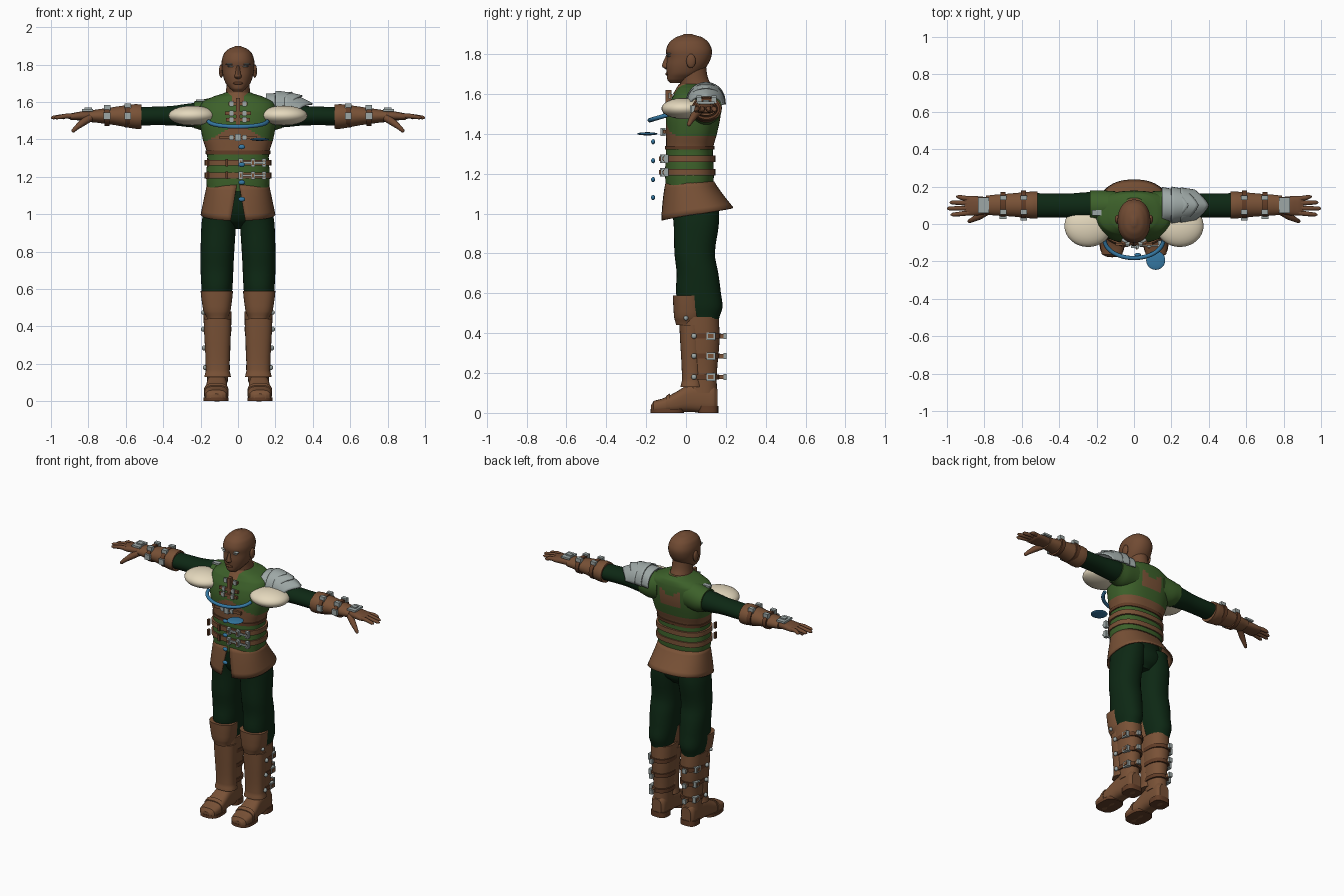
import bpy, bmesh, math
from mathutils import Vector

if "Cube" in bpy.data.objects:
    bpy.data.objects.remove(bpy.data.objects["Cube"])

def colour(name, r, g, b):
    m = bpy.data.materials.new(name)
    m.diffuse_color = (r, g, b, 1)
    m.use_nodes = True
    m.node_tree.nodes["Principled BSDF"].inputs["Base Color"].default_value = m.diffuse_color
    return m

GREEN = colour("tunic green", .046, .118, .023)
DARK = colour("dark green cloth", .004, .021, .007)
LEATHER = colour("brown leather", .19, .083, .037)
SKIN = colour("brown skin", .165, .07, .033)
STRAP = colour("dark strap", .12, .046, .02)
METAL = colour("grey metal", .34, .39, .38)
CREAM = colour("cream", .78, .69, .51)
BLUE = colour("blue", .036, .19, .37)

def finish(name, bm, mat, mirror=False, angle=40):
    bmesh.ops.recalc_face_normals(bm, faces=bm.faces)
    me = bpy.data.meshes.new(name)
    bm.to_mesh(me)
    bm.free()
    ob = bpy.data.objects.new(name, me)
    bpy.context.collection.objects.link(ob)
    me.materials.append(mat)
    bpy.ops.object.select_all(action='DESELECT')
    ob.select_set(True)
    bpy.context.view_layer.objects.active = ob
    bpy.ops.object.shade_smooth_by_angle(angle=math.radians(angle))
    if mirror:
        ob.modifiers.new("mirror", 'MIRROR')
    return ob

def skin_rings(bm, rings):
    rings = [[bm.verts.new(v) for v in r] for r in rings]
    n = len(rings[0])
    for a, b in zip(rings, rings[1:]):
        for i in range(n):
            bm.faces.new((a[i], a[(i + 1) % n], b[(i + 1) % n], b[i]))
    bm.faces.new(rings[0])
    bm.faces.new(rings[-1])

def loft(name, rows, mat, axis='z', n=32, p=2.0, sub=4, mirror=False):
    """Rows are (position, low a, high a, low b, high b) along the axis."""
    rows = [Vector(r) for r in rows]
    fine = []
    for i in range(len(rows) - 1):
        p0, p1, p2 = rows[max(i - 1, 0)], rows[i], rows[i + 1]
        p3 = rows[min(i + 2, len(rows) - 1)]
        for k in range(sub):
            t = k / sub
            q = (p1 * 2 + (p2 - p0) * t + (p0 * 2 - p1 * 5 + p2 * 4 - p3) * t * t
                 + (p1 * 3 - p0 - p2 * 3 + p3) * t ** 3) * .5
            q[0] = p1[0] + (p2[0] - p1[0]) * t
            fine.append(q)
    fine.append(rows[-1])
    rings = []
    for t, a0, a1, b0, b1 in fine:
        ring = []
        for i in range(n):
            w = 2 * math.pi * i / n
            c, s = math.cos(w), math.sin(w)
            a = (a0 + a1) / 2 + (a1 - a0) / 2 * math.copysign(abs(c) ** (2 / p), c)
            b = (b0 + b1) / 2 + (b1 - b0) / 2 * math.copysign(abs(s) ** (2 / p), s)
            ring.append({'z': (a, b, t), 'x': (t, a, b), 'y': (a, t, b)}[axis])
        rings.append(ring)
    bm = bmesh.new()
    skin_rings(bm, rings)
    return finish(name, bm, mat, mirror)

def tube(name, pts, radii, mat, mirror=False, n=10):
    pts = [Vector(q) for q in pts]
    rings = []
    for i, q in enumerate(pts):
        d = pts[min(i + 1, len(pts) - 1)] - pts[max(i - 1, 0)]
        rot = d.to_track_quat('Z', 'Y')
        r = radii[i] if isinstance(radii, (list, tuple)) else radii
        rings.append([q + rot @ Vector((r * math.cos(k * 2 * math.pi / n), r * math.sin(k * 2 * math.pi / n), 0)) for k in range(n)])
    bm = bmesh.new()
    skin_rings(bm, rings)
    return finish(name, bm, mat, mirror, 60)

def ball(name, c, r, mat, mirror=False, seg=32):
    bm = bmesh.new()
    bmesh.ops.create_uvsphere(bm, u_segments=seg, v_segments=seg // 2, radius=1)
    for v in bm.verts:
        v.co = Vector(c) + Vector(v.co[i] * r[i] for i in range(3))
    return finish(name, bm, mat, mirror)

def box(name, c, s, mat, mirror=False):
    bm = bmesh.new()
    bmesh.ops.create_cube(bm, size=1)
    for v in bm.verts:
        v.co = Vector(c) + Vector(v.co[i] * s[i] for i in range(3))
    return finish(name, bm, mat, mirror)

# Head, neck and face
loft("head", [(1.655, -.025, .025, -.08, -.02), (1.67, -.042, .042, -.093, .02), (1.70, -.066, .066, -.096, .07),
              (1.74, -.08, .08, -.099, .105), (1.78, -.086, .086, -.096, .125), (1.82, -.087, .087, -.1, .13),
              (1.86, -.074, .074, -.083, .112), (1.885, -.048, .048, -.05, .08), (1.9, -.012, .012, -.01, .03)],
     SKIN, p=2.2)
loft("neck", [(1.58, -.09, .09, -.04, .16), (1.63, -.07, .07, -.03, .135), (1.68, -.062, .062, -.03, .11), (1.75, -.06, .06, -.03, .1)], SKIN)
loft("nose", [(1.722, -.012, .012, -.1, -.07), (1.735, -.02, .02, -.118, -.07), (1.75, -.015, .015, -.118, -.07),
              (1.795, -.009, .009, -.1, -.07)], SKIN, n=12)
ball("ear", (.09, .025, 1.765), (.012, .024, .036), SKIN, True, 16)
ball("lips", (0, -.094, 1.7), (.026, .01, .008), STRAP, False, 16)
for z, x, w in ((1.79, .04, .016), (1.802, .045, .022)):
    ball("eye_mark", (x, -.086, z), (w, .013, .004), METAL, True, 12)
loft("collar", [(1.6, -.1, .1, -.065, .16), (1.65, -.068, .068, -.035, .14)], LEATHER, sub=1)

# Tunic with leather bodice and back patch coloured by position
torso = loft("tunic", [(1.12, -.165, .165, -.1, .135), (1.2, -.17, .17, -.105, .14), (1.32, -.165, .165, -.1, .135),
                       (1.4, -.188, .188, -.1, .155), (1.48, -.202, .202, -.1, .172), (1.55, -.205, .205, -.085, .178),
                       (1.6, -.19, .19, -.06, .175), (1.63, -.13, .13, -.04, .165), (1.65, -.07, .07, -.02, .14)],
             GREEN, n=64, p=2.5, sub=8)
torso.data.materials.append(LEATHER)
for f in torso.data.polygons:
    x, y, z = f.center
    top = 1.39 + (max(0, .09 * (1 - abs(x) / .17)) if y < 0 else 0)
    patch = y > .1 and abs(x) < .068 and 1.46 < z < 1.525 + .7 * abs(x)
    f.material_index = int(1.325 < z < top or patch)
loft("bodice_edge", [(1.32, -.172, .172, -.106, .142), (1.34, -.175, .175, -.106, .144)], STRAP, p=2.5, sub=1)
loft("shoulder_cap", [(.1, .02, .175, 1.45, 1.63), (.18, .015, .18, 1.445, 1.615), (.235, .02, .178, 1.46, 1.603)], GREEN, 'x', mirror=True)

# Waist belts and buckles
for z in (1.275, 1.207):
    loft("waist_belt", [(z - .016, -.178, .178, -.113, .148), (z + .016, -.178, .178, -.113, .148)], LEATHER, p=2.5, sub=1)
    for x, y in ((.015, -.12), (.08, -.115), (.14, -.1)):
        box("belt_buckle", (x, y, z), (.022, .022, .044), METAL)
        box("buckle_centre", (x, y - .008, z), (.01, .014, .022), LEATHER)
    box("belt_tongue", (.08, -.116, z), (.14, .008, .012), METAL)
    for x in (-.16, -.06):
        box("belt_loop", (x, -.085 if x < -.1 else -.113, z), (.012, .02, .04), STRAP)

# Chest closure
box("chest_placket", (0, -.088, 1.55), (.022, .03, .14), LEATHER)
for z, y, w in ((1.59, -.075, .1), (1.54, -.096, .14), (1.505, -.102, .13), (1.41, -.108, .2)):
    box("chest_strap", (0, y, z), (w, .014, .018), LEATHER)
    box("chest_buckle", (.035, y - .006, z), (.02, .014, .028), METAL, True)
box("bodice_clasp", (0, -.116, 1.41), (.03, .025, .04), METAL)

# Flared skirt with a front slit
bm = bmesh.new()
grid = []
for j in range(7):
    t = j / 6
    row = []
    for i in range(49):
        gap = .02 + .13 * t
        a = -math.pi / 2 + gap + (2 * math.pi - 2 * gap) * i / 48
        c, s = math.cos(a), math.sin(a)
        low = .998 + .032 * s
        rx, ry, cy = .166 + .034 * t, .122 + .06 * t, .02 + .036 * t ** 1.3
        row.append(bm.verts.new((rx * math.copysign(abs(c) ** .85, c), cy + ry * math.copysign(abs(s) ** .85, s), 1.16 + (low - 1.16) * t)))
    grid.append(row)
for a, b in zip(grid, grid[1:]):
    for i in range(48):
        bm.faces.new((a[i], a[i + 1], b[i + 1], b[i]))
skirt = finish("skirt", bm, LEATHER)
skirt.modifiers.new("thickness", 'SOLIDIFY').thickness = .008

# Trousers
loft("hips", [(.92, -.05, .05, .02, .12), (.96, -.13, .13, -.04, .155), (1.02, -.17, .17, -.07, .165), (1.13, -.16, .16, -.08, .125)], DARK)
loft("trouser_leg", [(1.05, .0, .18, -.075, .165), (.95, .01, .195, -.062, .165), (.8, .02, .2, -.058, .145), (.7, .025, .2, -.047, .162),
                     (.6, .03, .195, -.05, .175), (.53, .04, .19, -.03, .183), (.47, .05, .178, 0, .165)], DARK, p=2.2, mirror=True)

# Boots with knee guards, straps and shaped feet
loft("boot_shaft", [(.1, .055, .165, .005, .155), (.2, .05, .165, -.008, .155), (.36, .038, .178, -.022, .168), (.48, .035, .185, -.03, .165)],
     LEATHER, p=2.2, mirror=True)
loft("knee_guard", [(.44, .055, .165, -.05, .07), (.48, .04, .185, -.06, .085), (.59, .027, .2, -.066, .08)], LEATHER, p=2.5, mirror=True)
loft("shin_plate", [(.13, .038, .18, -.028, .085), (.17, .045, .172, -.02, .08), (.44, .036, .184, -.033, .08)], LEATHER, p=2.4, mirror=True)
loft("foot", [(-.175, .085, .15, .005, .04), (-.162, .063, .172, 0, .06), (-.11, .053, .18, 0, .075), (-.05, .055, .176, 0, .105),
              (.01, .058, .168, .005, .14), (.09, .058, .162, 0, .15), (.14, .062, .158, 0, .14), (.158, .075, .145, .01, .12)],
     LEATHER, 'y', p=2.8, mirror=True)
loft("sole", [(0, .05, .184, -.178, -.01), (.02, .05, .184, -.178, -.01)], STRAP, p=2.8, sub=1, mirror=True)
loft("heel", [(0, .055, .165, .06, .162), (.035, .055, .165, .06, .162)], STRAP, p=3, sub=1, mirror=True)
loft("toe_band", [(-.1, .05, .183, .0, .085), (-.08, .05, .183, .0, .098)], LEATHER, 'y', p=2.8, sub=1, mirror=True)
for z, g in ((.385, .008), (.285, .003), (.18, -.002)):
    loft("boot_strap", [(z - .013, .042 - g, .174 + g, -.01, .168 + g), (z + .013, .042 - g, .174 + g, -.01, .168 + g)],
         STRAP, p=2.3, sub=1, mirror=True)
    box("boot_buckle", (.162 + g, .125, z), (.025, .045, .038), METAL, True)
    box("boot_buckle_centre", (.166 + g, .125, z), (.025, .028, .02), LEATHER, True)
    box("strap_end", (.125, .182, z), (.02, .035, .022), LEATHER, True)
    box("strap_tip", (.125, .195, z), (.024, .014, .03), METAL, True)
    ball("boot_stud", (.178 + g, .04, z), (.012, .014, .014), METAL, True, 12)
ball("knee_stud", (.185, .0, .475), (.012, .012, .012), METAL, True, 12)

# Sleeves and bracers
loft("sleeve", [(.16, .03, .17, 1.46, 1.6), (.25, .03, .17, 1.465, 1.593), (.36, .035, .162, 1.475, 1.578), (.54, .035, .165, 1.475, 1.573)],
     DARK, 'x', mirror=True)
loft("bracer", [(.515, .03, .173, 1.457, 1.585), (.55, .03, .173, 1.457, 1.588), (.65, .04, .164, 1.475, 1.575),
                (.74, .045, .157, 1.487, 1.562), (.79, .05, .152, 1.492, 1.556)], LEATHER, 'x', mirror=True)
for x, g in ((.59, .008), (.7, 0)):
    loft("bracer_strap", [(x - .013, .036 - g, .17 + g, 1.472 - g, 1.58 + g), (x + .013, .036 - g, .17 + g, 1.472 - g, 1.58 + g)],
         STRAP, 'x', sub=1, mirror=True)
    for y in (.065, .14):
        box("bracer_buckle", (x, y, 1.57 + g), (.035, .026, .03), METAL, True)
    box("bracer_clasp", (x, .036 - g, 1.525), (.036, .018, .036), METAL, True)
box("hand_plate", (.805, .1, 1.556), (.06, .085, .012), METAL, True)
box("hand_plate_ridge", (.8, .1, 1.564), (.04, .03, .012), METAL, True)

# Hands
loft("palm", [(.76, .06, .14, 1.5, 1.548), (.83, .047, .148, 1.502, 1.55), (.89, .045, .15, 1.503, 1.54), (.905, .055, .14, 1.51, 1.535)],
     SKIN, 'x', n=20, p=2.5, mirror=True)
for y0, y1, tip in ((.06, .05, .98), (.085, .083, 1), (.111, .115, .985), (.135, .146, .95)):
    tube("finger", [(.88, y0, 1.525), (.92, (y0 + y1) / 2, 1.525), (tip - .012, y1, 1.517), (tip, y1, 1.515)],
         (.0135, .013, .0105, .004), SKIN, True)
tube("thumb", [(.79, .065, 1.515), (.83, .04, 1.49), (.865, .022, 1.462), (.882, .014, 1.445), (.886, .012, 1.44)],
     (.02, .019, .013, .01, .004), SKIN, True)

# Layered shoulder guard on one side
for k, (x0, x1, r, h0, h1) in enumerate(((.15, .29, .098, 1.645, 1.655), (.2, .345, .1, 1.66, 1.635), (.25, .4, .096, 1.65, 1.592))):
    bm = bmesh.new()
    rows = []
    for j in range(9):
        t = j / 8
        row = []
        for i in range(25):
            a = math.radians(-88 + 176 * i / 24)
            x = x0 + (x1 - .075 * abs(math.sin(a)) ** 1.4 - x0) * t
            h = h0 + (h1 - h0) * t ** 1.5
            row.append(bm.verts.new((x, .1 + r * (1 - .12 * t) * math.sin(a), 1.54 + (h - 1.54) * math.cos(a) ** .8)))
        rows.append(row)
    for a, b in zip(rows, rows[1:]):
        for i in range(24):
            bm.faces.new((a[i], a[i + 1], b[i + 1], b[i]))
    plate = finish("shoulder_guard_plate", bm, METAL)
    plate.modifiers.new("thickness", 'SOLIDIFY').thickness = .009
box("shoulder_buckle", (-.2, .06, 1.608), (.05, .03, .012), METAL)

# Cream pads, blue neck ring, hanging disc and beads
ball("shoulder_pad", (.245, -.01, 1.527), (.127, .113, .053), CREAM, True)
arc = [math.radians(-178 + 176 * i / 32) for i in range(33)]
tube("neck_ring", [(.157 * math.cos(a), -.085 - .097 * abs(math.sin(a)), 1.497 - .029 * abs(math.sin(a))) for a in arc], .011, BLUE)
ball("blue_disc", (.116, -.194, 1.4), (.051, .051, .008), BLUE)
for z in (1.36, 1.265, 1.17, 1.08):
    ball("blue_bead", (.02, -.165, z), (.018, .01, .013), BLUE, False, 16)
